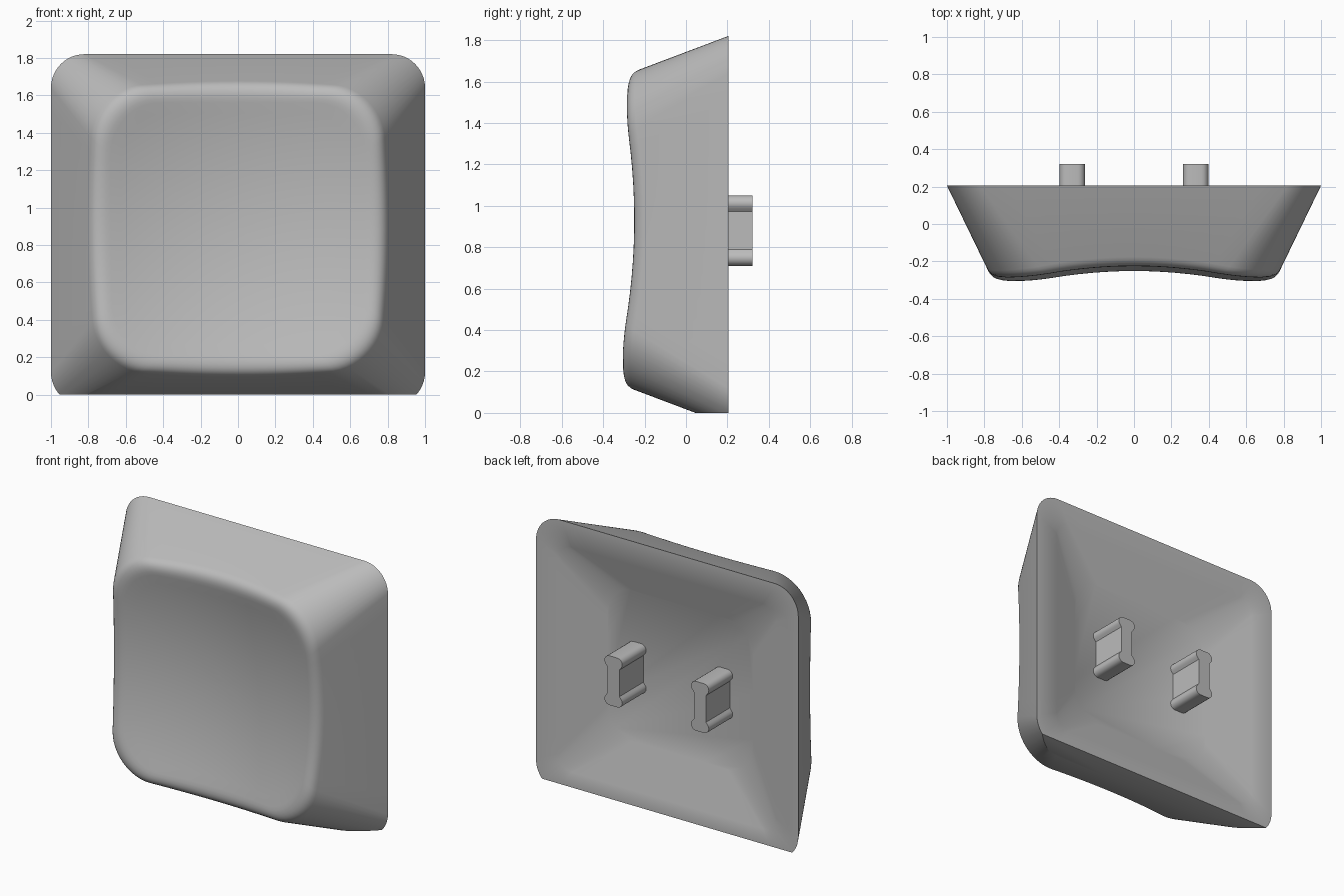
import bpy, bmesh, math
from mathutils import Vector

cube = bpy.data.objects.get("Cube")
if cube:
    bpy.data.objects.remove(cube, do_unlink=True)

mat = bpy.data.materials.new("light grey plastic")
mat.use_nodes = True
grey = (0.5, 0.5, 0.5, 1)
mat.diffuse_color = grey
mat.node_tree.nodes["Principled BSDF"].inputs["Base Color"].default_value = grey

CENTRE_Z = 0.88
BACK_Y = 0.205
CORNER_STEPS, SIDE_STEPS = 12, 12


def finish(bm, name):
    bmesh.ops.recalc_face_normals(bm, faces=bm.faces)
    mesh = bpy.data.meshes.new(name)
    bm.to_mesh(mesh)
    bm.free()
    mesh.materials.append(mat)
    obj = bpy.data.objects.new(name, mesh)
    bpy.context.collection.objects.link(obj)
    bpy.ops.object.select_all(action='DESELECT')
    obj.select_set(True)
    bpy.context.view_layer.objects.active = obj
    bpy.ops.object.shade_smooth_by_angle(angle=math.radians(30))
    return obj


def rounded_rect(half_x, half_z, radius):
    """Outline (x, z) with the same point count for every size."""
    arcs = []
    for i, (sx, sz) in enumerate([(1, 1), (-1, 1), (-1, -1), (1, -1)]):
        for k in range(CORNER_STEPS + 1):
            a = math.pi / 2 * (i + k / CORNER_STEPS)
            arcs.append(Vector((sx * (half_x - radius) + radius * math.cos(a),
                                sz * (half_z - radius) + radius * math.sin(a))))
    points = []
    for i, p in enumerate(arcs):
        points.append(p)
        if i % (CORNER_STEPS + 1) == CORNER_STEPS:
            q = arcs[(i + 1) % len(arcs)]
            points += [p.lerp(q, k / SIDE_STEPS) for k in range(1, SIDE_STEPS)]
    return points


def flat_ring(half_x, half_z, radius, y):
    return [Vector((p.x, y, CENTRE_Z + p.y)) for p in rounded_rect(half_x, half_z, radius)]


def dish_y(x, z):
    dz = z - CENTRE_Z
    return -0.15 - 0.2 * x * x - 0.18 * dz * dz + 0.02 * dz


def on_dish(x, z):
    return Vector((x, dish_y(x, z), z))


# Cap shell: sloping wall, rounded lip, hollow dish in front, recess behind
base = flat_ring(1.0, 0.94, 0.18, BACK_Y)
front = flat_ring(0.765, 0.757, 0.29, -0.28)
corner = []
for b, f in zip(base, front):
    t = 1.0
    for _ in range(12):
        p = b.lerp(f, t)
        t = (BACK_Y - dish_y(p.x, p.z)) / (BACK_Y + 0.28)
    corner.append(b.lerp(f, t))

middle = Vector((0, 0, CENTRE_Z))
lip_wall, lip_dish = [], []
for b, c in zip(base, corner):
    lip_wall.append(c + (b - c).normalized() * 0.07)
    inward = Vector((-c.x, 0, CENTRE_Z - c.z)).normalized() * 0.09
    lip_dish.append(on_dish(c.x + inward.x, c.z + inward.z))

rings = [flat_ring(0.555, 0.52, 0.2, 0.06), flat_ring(0.83, 0.775, 0.1, BACK_Y), base]
LIP = 7
for k in range(LIP + 1):
    t = k / LIP
    rings.append([w * (1 - t) ** 2 + c * (2 * t * (1 - t)) + d * t * t
                  for w, c, d in zip(lip_wall, corner, lip_dish)])
DISH = 12
for k in range(1, DISH):
    s = 1 - k / DISH
    rings.append([on_dish(d.x * s, CENTRE_Z + (d.z - CENTRE_Z) * s) for d in lip_dish])

bm = bmesh.new()
loops = [[bm.verts.new(p) for p in ring] for ring in rings]
count = len(base)
for a, b in zip(loops, loops[1:]):
    for i in range(count):
        j = (i + 1) % count
        bm.faces.new((a[i], a[j], b[j], b[i]))
bm.faces.new(loops[0])
tip = bm.verts.new(on_dish(0, CENTRE_Z))
for i in range(count):
    bm.faces.new((loops[-1][i], loops[-1][(i + 1) % count], tip))

# Flat underside where the cap rests
bmesh.ops.bisect_plane(bm, geom=bm.verts[:] + bm.edges[:] + bm.faces[:], dist=1e-5,
                       plane_co=(0, 0, 0), plane_no=(0, 0, 1), clear_inner=True)
bmesh.ops.holes_fill(bm, edges=[e for e in bm.edges if e.is_boundary], sides=0)
finish(bm, "cap_shell")


# Mounting posts: waisted bars with rounded ends
def quarter_profile():
    """Outline of one quarter, from the waist to the end."""
    half, end, r = 0.068, 0.17, 0.038
    pts = [(half - 0.022, 0.0), (half - 0.022, 0.092)]
    for k in range(9):
        a = math.pi * (k / 8 - 0.5) if k < 4 else math.pi / 2 * (k - 4) / 4
        pts.append((half - r + r * math.cos(a), end - r + r * math.sin(a)))
    return [pts[0], pts[1]] + [p for p in pts[2:] if p[1] > 0.098 and p[0] > half - 0.03]


def post(name, x):
    q = quarter_profile()
    q.append((0.03, 0.17))
    top = q[1:] + [(-px, pz) for px, pz in reversed(q[1:])]
    outline = top + [(-px, -pz) for px, pz in top]
    bm = bmesh.new()
    face = bm.faces.new([bm.verts.new((x + px, 0.04, CENTRE_Z + pz)) for px, pz in outline])
    ext = bmesh.ops.extrude_face_region(bm, geom=[face])
    bmesh.ops.translate(bm, vec=(0, 0.28, 0),
                        verts=[v for v in ext["geom"] if isinstance(v, bmesh.types.BMVert)])
    return finish(bm, name)


for side, x in (("left", 0.33), ("right", -0.33)):
    post(side + "_post", x)
